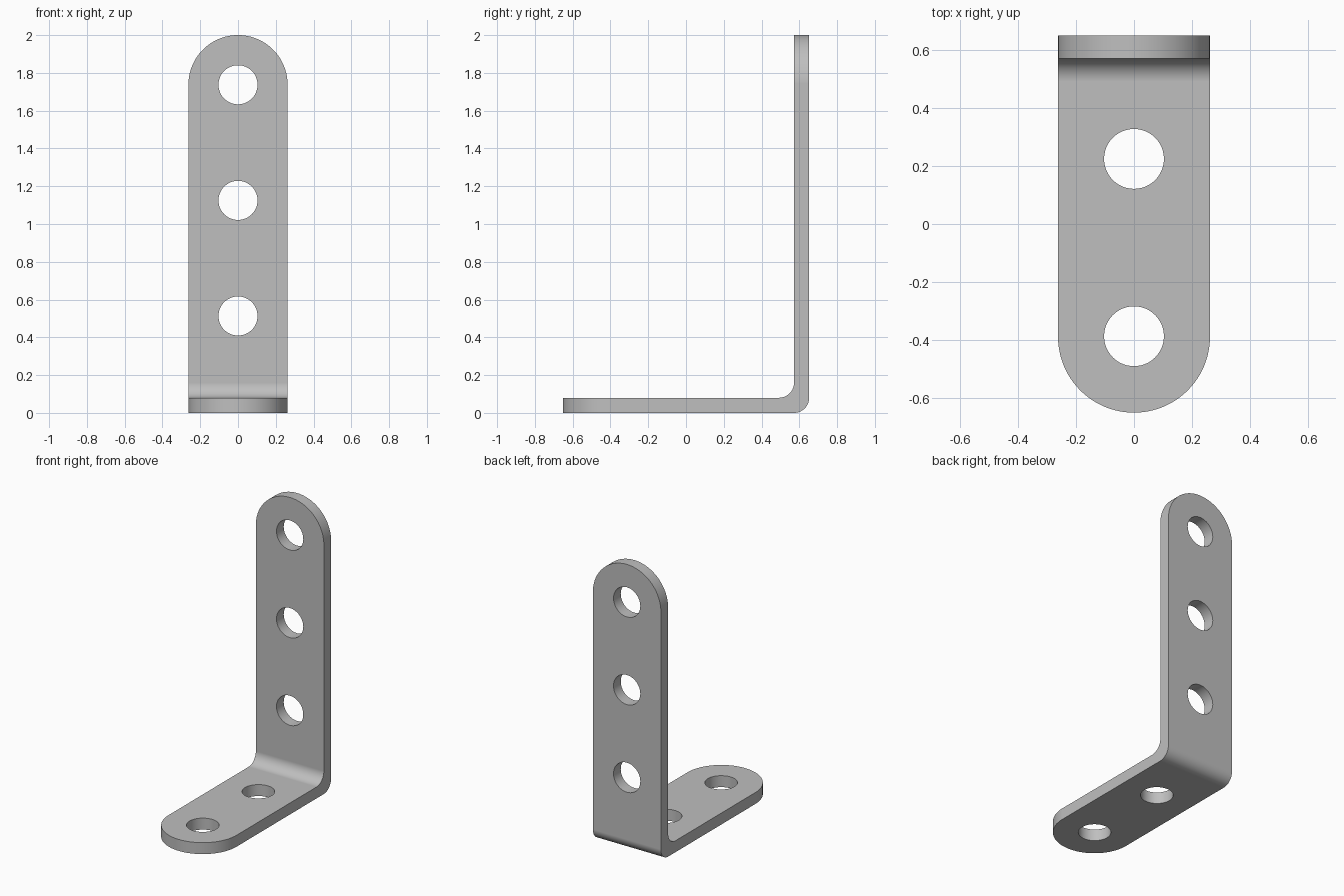
import bpy, bmesh
from math import sin, cos, pi
from mathutils import Vector

cube = bpy.data.objects.get("Cube")
if cube:
    bpy.data.objects.remove(cube)

R = 0.2625         # half width, also the radius of the rounded ends
T = 0.08           # plate thickness
Y = 0.652          # half depth
TOP = 2.0
FILLET = 0.08      # bend radius, inside and outside
HOLE = 0.1035
UPRIGHT_HOLES = (0.513, 1.125, 1.737)
BASE_HOLES = (0.225, -0.388)


def arc(cx, cy, r, start, end, steps):
    return [(cx + r * cos(start + (end - start) * i / steps),
             cy + r * sin(start + (end - start) * i / steps)) for i in range(steps + 1)]


def prism(name, outline, place, sweep):
    """Closed outline, placed in space by a function, swept along a vector."""
    bm = bmesh.new()
    face = bm.faces.new([bm.verts.new(place(a, b)) for a, b in outline])
    swept = bmesh.ops.extrude_face_region(bm, geom=[face])["geom"]
    bmesh.ops.translate(bm, vec=Vector(sweep),
                        verts=[v for v in swept if isinstance(v, bmesh.types.BMVert)])
    bmesh.ops.recalc_face_normals(bm, faces=bm.faces)
    mesh = bpy.data.meshes.new(name)
    bm.to_mesh(mesh)
    bm.free()
    obj = bpy.data.objects.new(name, mesh)
    bpy.context.collection.objects.link(obj)
    return obj


def cut(target, cutter, operation):
    """Apply a boolean and discard its cutter."""
    cutter.hide_render = True
    mod = target.modifiers.new(cutter.name, "BOOLEAN")
    mod.operation, mod.solver, mod.object = operation, "EXACT", cutter
    bpy.context.view_layer.objects.active = target
    bpy.ops.object.modifier_apply(modifier=mod.name)
    bpy.data.objects.remove(cutter)


def on_upright(a, b):
    return (a, 0.4, b)


def on_base(a, b):
    return (a, b, -0.1)


# Bent L-shaped strip: side profile swept across the width
inner = Y - T
profile = [(-Y, 0)]
profile += arc(Y - FILLET, FILLET, FILLET, -pi / 2, 0, 10)
profile += [(Y, TOP), (inner, TOP)]
profile += arc(inner - FILLET, T + FILLET, FILLET, 0, -pi / 2, 10)
profile += [(-Y, T)]
bracket = prism("angle_bracket", profile, lambda a, b: (-R, a, b), (2 * R, 0, 0))

# Rounded ends: a half disc with wide shoulders trims each leg
trim = R + 0.0002
top_end = arc(0, TOP - R, trim, 0, pi, 48) + [(-1, TOP - R), (-1, -1), (1, -1), (1, TOP - R)]
cut(bracket, prism("top_trim", top_end, lambda a, b: (a, -2, b), (0, 4, 0)), "INTERSECT")
front_end = arc(0, R - Y, trim, pi, 2 * pi, 48) + [(1, R - Y), (1, 2), (-1, 2), (-1, R - Y)]
cut(bracket, prism("front_trim", front_end, lambda a, b: (a, b, -1), (0, 0, 4)), "INTERSECT")

# Screw holes
for z in UPRIGHT_HOLES:
    ring = arc(0, z, HOLE, 0, 2 * pi, 48)[:-1]
    cut(bracket, prism("upright_hole", ring, on_upright, (0, 0.5, 0)), "DIFFERENCE")
for y in BASE_HOLES:
    ring = arc(0, y, HOLE, 0, 2 * pi, 48)[:-1]
    cut(bracket, prism("base_hole", ring, on_base, (0, 0, 0.3)), "DIFFERENCE")

# Plain grey metal
grey = bpy.data.materials.new("grey_metal")
grey.use_nodes = True
colour = (0.52, 0.52, 0.52, 1)
grey.diffuse_color = colour
grey.node_tree.nodes["Principled BSDF"].inputs["Base Color"].default_value = colour
bracket.data.materials.clear()
bracket.data.materials.append(grey)

# Smooth curves, crisp edges, flat plates
bpy.ops.object.select_all(action="DESELECT")
bracket.select_set(True)
bpy.context.view_layer.objects.active = bracket
bpy.ops.object.shade_smooth_by_angle(angle=pi / 6)
weighted = bracket.modifiers.new("flat_plates", "WEIGHTED_NORMAL")
weighted.keep_sharp = True
